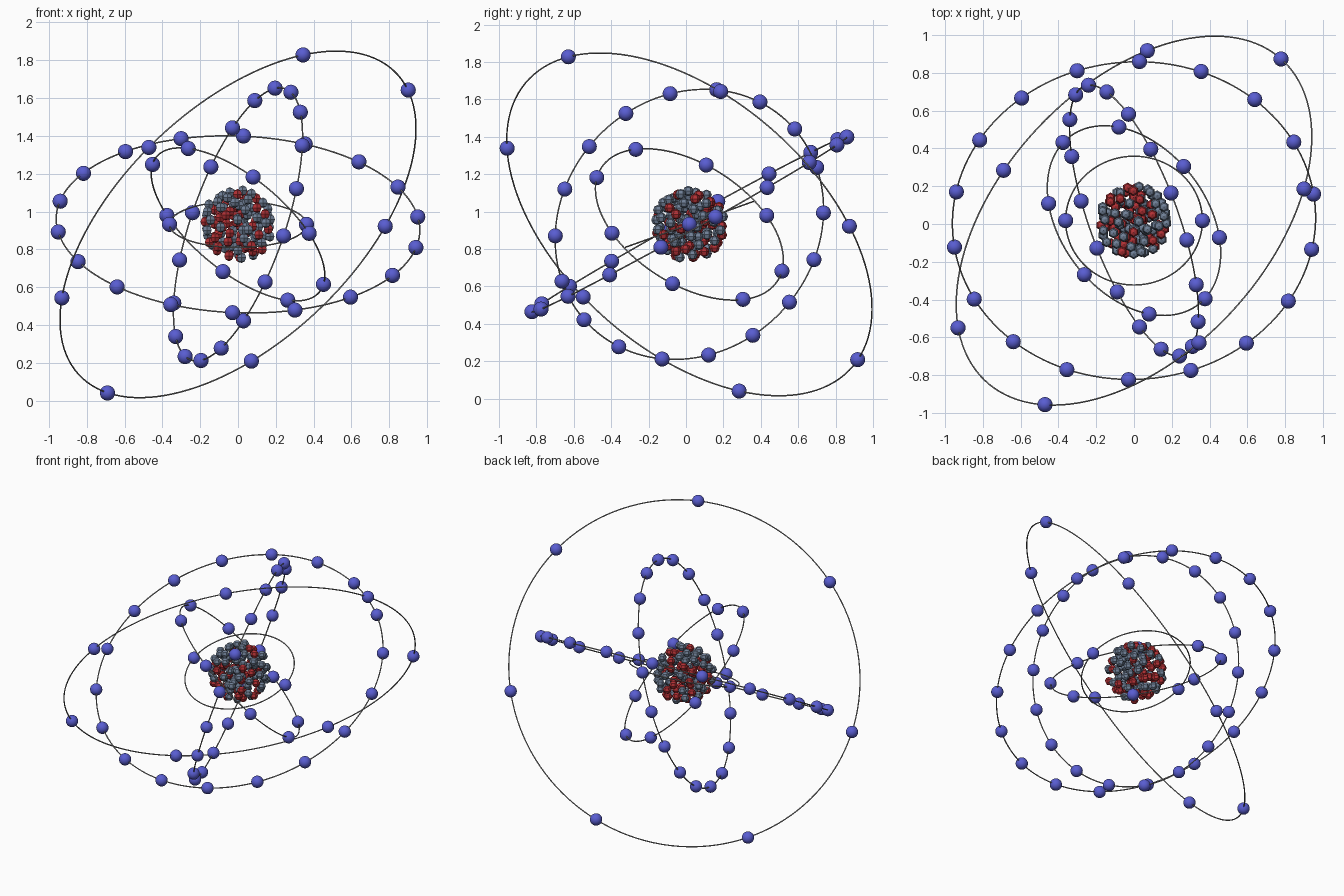
import bpy, bmesh, math, random
from mathutils import Matrix, Vector

if "Cube" in bpy.data.objects:
    bpy.data.objects.remove(bpy.data.objects["Cube"])

random.seed(7)
CENTRE = Vector((0.0, 0.018, 0.932))


def material(name, rgb):
    m = bpy.data.materials.new(name)
    m.diffuse_color = (*rgb, 1)
    m.use_nodes = True
    m.node_tree.nodes["Principled BSDF"].inputs["Base Color"].default_value = m.diffuse_color
    return m


BLUE = material("electron blue", (0.10, 0.11, 0.64))
RED = material("proton red", (0.45, 0.03, 0.035))
SLATE = material("neutron slate", (0.165, 0.22, 0.315))
GREY = material("orbit grey", (0.30, 0.30, 0.30))


def add_object(name, bm, mat, smooth):
    mesh = bpy.data.meshes.new(name)
    bm.to_mesh(mesh)
    bm.free()
    mesh.materials.append(mat)
    for p in mesh.polygons:
        p.use_smooth = smooth
    ob = bpy.data.objects.new(name, mesh)
    bpy.context.collection.objects.link(ob)
    return ob


def orbit_ring(name, u, v, radius):
    """Thin torus lying in the plane of u and v."""
    bpy.ops.mesh.primitive_torus_add(major_segments=128, minor_segments=8,
                                     major_radius=radius, minor_radius=0.004)
    ob = bpy.context.object
    ob.name = name
    n = u.cross(v).normalized()
    y = n.cross(u).normalized()
    rot = Matrix((u.normalized(), y, n)).transposed().to_4x4()
    ob.matrix_world = Matrix.Translation(CENTRE) @ rot
    ob.data.materials.append(GREY)
    for p in ob.data.polygons:
        p.use_smooth = True


# Electron shells: count, first electron direction, quarter-turn direction
shells = [
    (2, (0.362, 0, 0), (0, 0.341, 0.122)),
    (8, (-0.452, 0.09, 0.317), (0.08, -0.495, 0.25)),
    (18, (0.196, 0.146, 0.720), (0.279, -0.702, 0.0645)),
    (18, (0.029, 0.842, 0.467), (0.960, -0.006, -0.042)),
    (7, (0.344, -0.647, 0.896), (0.877, 0.730, 0.194)),
]
for i, (count, u, v) in enumerate(shells, 1):
    u, v = Vector(u), Vector(v)
    orbit_ring(f"orbit_ring_{i}", u, v, (u.length + v.length) / 2)
    bm = bmesh.new()
    for k in range(count):
        a = math.tau * k / count
        pos = CENTRE + u * math.cos(a) + v * math.sin(a)
        bmesh.ops.create_uvsphere(bm, u_segments=24, v_segments=14, radius=0.04,
                                  matrix=Matrix.Translation(pos))
    add_object(f"electrons_{i}", bm, BLUE, True)

# Nucleus: nested shells of faceted particles
points = []
for count, radius in ((80, 0.178), (36, 0.118), (10, 0.06), (1, 0)):
    for k in range(count):
        z = 1 - 2 * (k + 0.5) / count
        a = k * math.pi * (3 - math.sqrt(5))
        s = math.sqrt(1 - z * z)
        jitter = Vector([random.uniform(-0.009, 0.009) for _ in range(3)])
        points.append(Vector((s * math.cos(a), s * math.sin(a), z)) * radius + jitter)
random.shuffle(points)
for name, pts, mat in (("protons", points[:53], RED), ("neutrons", points[53:], SLATE)):
    bm = bmesh.new()
    for p in pts:
        bmesh.ops.create_uvsphere(bm, u_segments=6, v_segments=4, radius=0.028,
                                  matrix=Matrix.Translation(CENTRE + p))
    add_object(name, bm, mat, False)
